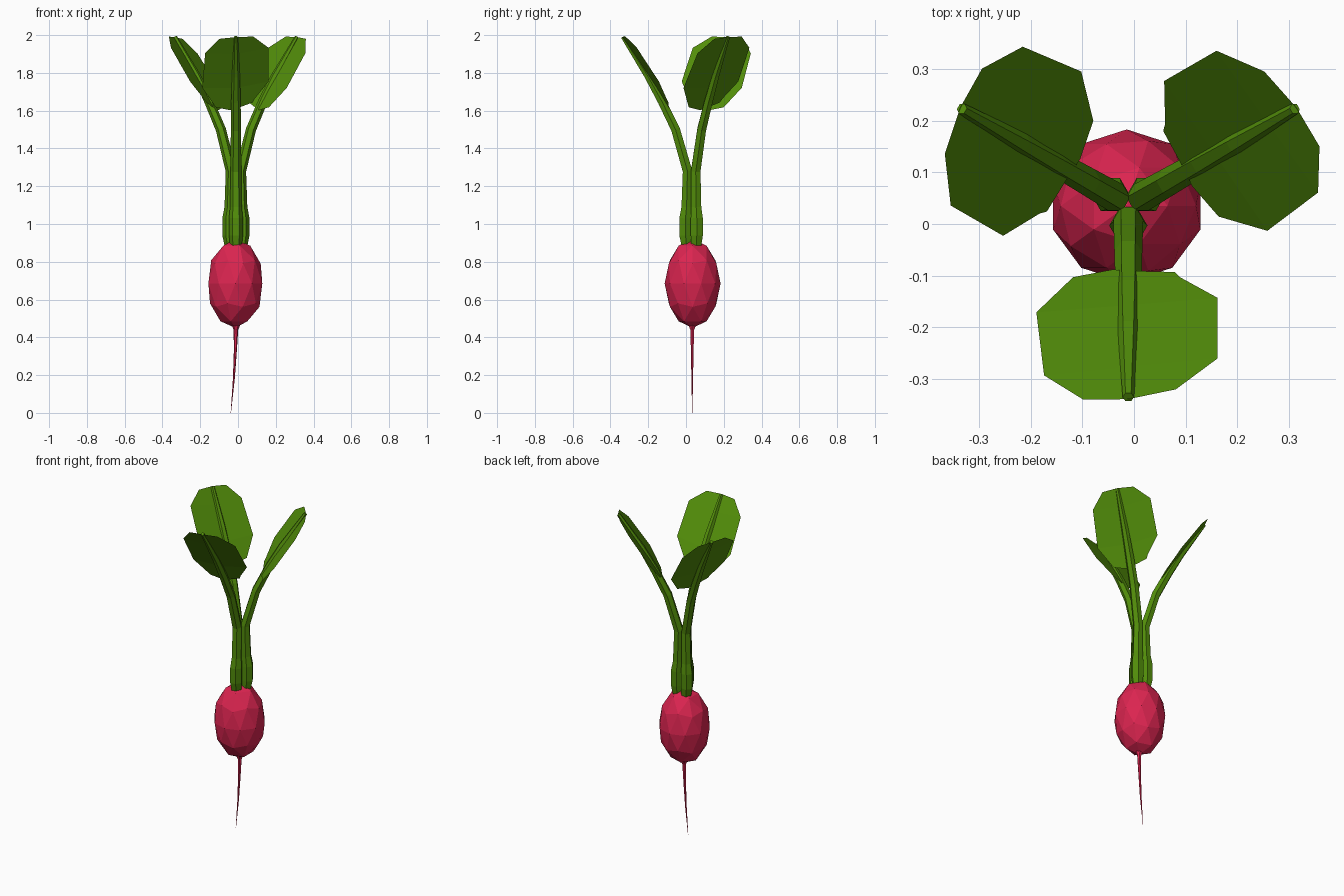
import bpy, bmesh, math
from mathutils import Vector

if "Cube" in bpy.data.objects:
    bpy.data.objects.remove(bpy.data.objects["Cube"])

CX, CY = -0.011, 0.037   # axis of the plant


def material(name, rgb):
    m = bpy.data.materials.new(name)
    m.diffuse_color = (*rgb, 1)
    m.use_nodes = True
    m.node_tree.nodes["Principled BSDF"].inputs["Base Color"].default_value = m.diffuse_color
    return m


RED = material("radish_red", (0.71, 0.018, 0.08))
GREEN = material("leaf_green", (0.085, 0.27, 0.003))


def finish(bm, name, mat):
    bmesh.ops.recalc_face_normals(bm, faces=bm.faces)
    me = bpy.data.meshes.new(name)
    bm.to_mesh(me)
    bm.free()
    me.materials.append(mat)
    ob = bpy.data.objects.new(name, me)
    bpy.context.collection.objects.link(ob)
    return ob


def tube(name, path, radii, side, sides, mat):
    """Tapered tube along a path lying in the plane whose normal is 'side'."""
    bm = bmesh.new()
    pts = [Vector(p) for p in path]
    rings = []
    for i, p in enumerate(pts):
        t = (pts[min(i + 1, len(pts) - 1)] - pts[max(i - 1, 0)]).normalized()
        n = side.cross(t).normalized()
        if i == 0:
            n = Vector((n.x, n.y, 0)).normalized()
        rings.append([bm.verts.new(p + radii[i] * (math.cos(a) * side + math.sin(a) * n))
                      for a in (2 * math.pi * k / sides for k in range(sides))])
    for a, b in zip(rings, rings[1:]):
        for k in range(sides):
            j = (k + 1) % sides
            bm.faces.new((a[k], a[j], b[j], b[k]))
    bm.faces.new(rings[0])
    bm.faces.new(rings[-1])
    return finish(bm, name, mat)


# Bulb
bm = bmesh.new()
bmesh.ops.create_icosphere(bm, subdivisions=2, radius=1)
for v in bm.verts:
    v.co = Vector((-0.014 + v.co.x * 0.15, 0.035 + v.co.y * 0.148, 0.685 + v.co.z * 0.235))
finish(bm, "bulb", RED)

# Tap root
tube("tap_root",
     [(CX, 0.033, 0.5), (CX, 0.033, 0.465), (CX, 0.033, 0.44), (-0.014, 0.033, 0.33),
      (-0.022, 0.033, 0.18), (-0.038, 0.033, 0.0)],
     [0.05, 0.023, 0.012, 0.008, 0.005, 0.0008], Vector((1, 0, 0)), 6, RED)

# Stem path: distance from the axis, height, thickness
STEM = [(0.034, 0.885, 0.031), (0.040, 0.94, 0.037), (0.040, 1.03, 0.037), (0.034, 1.09, 0.031),
        (0.029, 1.28, 0.029), (0.092, 1.5, 0.027), (0.165, 1.65, 0.025),
        (0.24, 1.785, 0.021), (0.372, 1.99, 0.011)]
# Leaf outline rows: distance right, half width right, distance left, half width left
LEAF = [(0.13, 0.09, 0.125, 0.03), (0.14, 0.1, 0.14, 0.107), (0.18, 0.173, 0.208, 0.178),
        (0.297, 0.173, 0.33, 0.163), (0.357, 0.092, 0.377, 0.087)]
RISE = [(0.1, 1.565), (0.2, 1.73), (0.3, 1.88), (0.38, 1.995)]
ROLL_RIGHT, ROLL_LEFT = 0.33, 0.12   # each blade is rolled, right edge up


def height(r, s):
    for (r0, z0), (r1, z1) in zip(RISE, RISE[1:]):
        if r <= r1:
            break
    z = z0 + (r - r0) / (r1 - r0) * (z1 - z0)
    return min(2.0, z + s * (ROLL_RIGHT if s > 0 else ROLL_LEFT))


for label, deg in (("front", -90), ("right", 30), ("left", 150)):
    a = math.radians(deg)
    out = Vector((math.cos(a), math.sin(a), 0))
    side = Vector((-math.sin(a), math.cos(a), 0))
    base = Vector((CX, CY, 0))

    # Stem running up into the midrib
    tube(label + "_stem", [base + out * r + Vector((0, 0, z)) for r, z, _ in STEM],
         [w for _, _, w in STEM], side, 6, GREEN)

    # Thin leaf blade, two strips joined at the midrib
    bm = bmesh.new()

    def vert(r, s):
        return bm.verts.new(base + out * r + side * s + Vector((0, 0, height(r, s))))

    rows = [(vert(rl, -wl), vert((rl + rr) / 2, 0), vert(rr, wr)) for rr, wr, rl, wl in LEAF]
    for p, q in zip(rows, rows[1:]):
        for k in (0, 1):
            bm.faces.new((p[k], p[k + 1], q[k + 1], q[k]))
    tip = vert(0.376, 0)
    bm.faces.new((rows[-1][0], rows[-1][1], tip))
    bm.faces.new((rows[-1][1], rows[-1][2], tip))
    finish(bm, label + "_leaf", GREEN)
